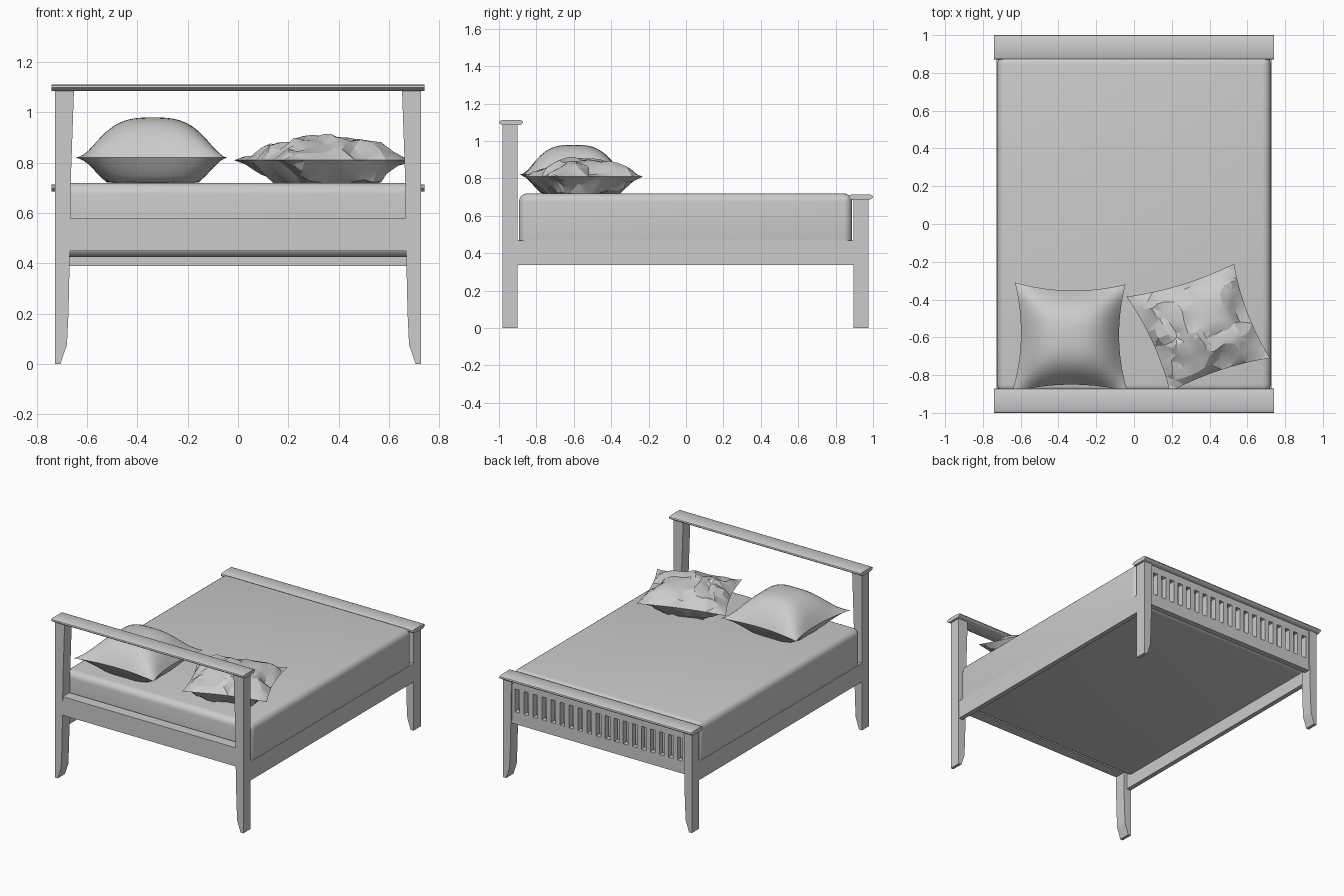
import bpy, bmesh, math
from mathutils import Vector, noise

if "Cube" in bpy.data.objects:
    bpy.data.objects.remove(bpy.data.objects["Cube"])

grey = bpy.data.materials.new("plain grey")
grey.diffuse_color = (0.6, 0.6, 0.6, 1)
grey.use_nodes = True
grey.node_tree.nodes["Principled BSDF"].inputs["Base Color"].default_value = grey.diffuse_color


def finish(name, bm, smooth=None):
    bmesh.ops.recalc_face_normals(bm, faces=bm.faces)
    me = bpy.data.meshes.new(name)
    bm.to_mesh(me)
    bm.free()
    ob = bpy.data.objects.new(name, me)
    bpy.context.collection.objects.link(ob)
    me.materials.append(grey)
    if smooth:
        bpy.ops.object.select_all(action='DESELECT')
        ob.select_set(True)
        bpy.context.view_layer.objects.active = ob
        bpy.ops.object.shade_smooth_by_angle(angle=math.radians(smooth))
    return ob


def add_box(bm, x, y, z):
    vs = bmesh.ops.create_cube(bm, size=1)["verts"]
    for v in vs:
        v.co = Vector(((x[0] + x[1]) / 2 + v.co.x * (x[1] - x[0]),
                       (y[0] + y[1]) / 2 + v.co.y * (y[1] - y[0]),
                       (z[0] + z[1]) / 2 + v.co.z * (z[1] - z[0])))


def box(name, x, y, z, bevel=0, seg=1, smooth=None):
    bm = bmesh.new()
    add_box(bm, x, y, z)
    if bevel:
        bmesh.ops.bevel(bm, geom=bm.edges[:], offset=bevel, segments=seg,
                        profile=0.5, affect='EDGES')
    return finish(name, bm, smooth)


def prism(name, pts, offset, smooth=None):
    """Extrude a closed outline along the offset vector."""
    bm = bmesh.new()
    f = bm.faces.new([bm.verts.new(p) for p in pts])
    r = bmesh.ops.extrude_face_region(bm, geom=[f])
    bmesh.ops.translate(bm, vec=offset,
                        verts=[g for g in r["geom"] if isinstance(g, bmesh.types.BMVert)])
    return finish(name, bm, smooth)


# tapered posts, mirrored left and right
def posts(name, y0, y1, top, inner_top):
    outline = [(0.728, 0), (0.728, top), (inner_top, top), (0.665, 0.72), (0.669, 0.42),
               (0.674, 0.20), (0.68, 0.076), (0.706, 0.0)]
    if top < 0.72:
        outline.pop(3)
    for side, s in (("left", -1), ("right", 1)):
        prism(f"{name}_{side}", [(s * x, y0, z) for x, z in outline], (0, y1 - y0, 0))


posts("headboard_post", -0.98, -0.90, 1.09, 0.652)
posts("footboard_post", 0.895, 0.975, 0.69, 0.665)


# moulded cap boards
def cap(name, yc, z0, z1):
    h = z1 - z0
    prof = [(-0.045, 0), (-0.058, 0.25), (-0.065, 0.5), (-0.062, 0.8), (-0.05, 1),
            (0.05, 1), (0.062, 0.8), (0.065, 0.5), (0.058, 0.25), (0.045, 0)]
    prism(name, [(-0.742, yc + y, z0 + h * t) for y, t in prof], (1.484, 0, 0), 40)


cap("headboard_cap", -0.935, 1.085, 1.112)
cap("footboard_cap", 0.935, 0.685, 0.714)

# headboard lower rail
box("headboard_rail", (-0.67, 0.67), (-0.979, -0.905), (0.45, 0.58))

# footboard rails with a row of slats
bm = bmesh.new()
ys = (0.925, 0.965)
add_box(bm, (-0.672, 0.672), ys, (0.39, 0.475))
add_box(bm, (-0.672, 0.672), ys, (0.635, 0.688))
slots = 19
pitch = 1.325 / slots
for i in range(slots + 1):
    x = -1.325 / 2 + i * pitch
    add_box(bm, (x - 0.017, x + 0.017), ys, (0.475, 0.635))
finish("footboard_slats", bm)

# side rails
for side, s in (("left", -1), ("right", 1)):
    xs = sorted((s * 0.695, s * 0.727))
    box(f"side_rail_{side}", xs, (-0.90, 0.895), (0.338, 0.468))

# mattress
box("mattress", (-0.725, 0.725), (-0.893, 0.888), (0.425, 0.72), 0.045, 5, 40)


# pillows: two bulged sheets joined at the seam
def pillow(name, corners, seam, up, down, n, pinch, crumple, smooth):
    a, b, c, d = [Vector(p) for p in corners]      # (-,-) (+,-) (+,+) (-,+)
    bm = bmesh.new()
    for sign in (1, -1):
        grid = []
        for j in range(n + 1):
            row = []
            for i in range(n + 1):
                u, v = 2 * i / n - 1, 2 * j / n - 1
                pu = u * (1 - pinch * (1 - v * v))
                pv = v * (1 - pinch * (1 - u * u))
                s, t = (pu + 1) / 2, (pv + 1) / 2
                p = (a * (1 - s) + b * s) * (1 - t) + (d * (1 - s) + c * s) * t
                bulge = (1 - abs(u) ** 3) * (1 - abs(v) ** 3)
                if sign > 0:
                    z = seam + up * bulge
                else:
                    z = seam - down * min(1, 1.5 * bulge)
                co = Vector((p.x, p.y, z))
                if crumple and bulge > 0.001:
                    q = noise.noise_vector(co * 11 + Vector((3, 7, 2)))
                    co += q * crumple * min(1, bulge * 3)
                    co.z = max(co.z, 0.715)
                row.append(bm.verts.new(co))
            grid.append(row)
        for j in range(n):
            for i in range(n):
                bm.faces.new((grid[j][i], grid[j][i + 1], grid[j + 1][i + 1], grid[j + 1][i]))
    bmesh.ops.remove_doubles(bm, verts=bm.verts[:], dist=0.0005)
    if crumple:
        bmesh.ops.triangulate(bm, faces=bm.faces[:])
    finish(name, bm, smooth)


pillow("plump_pillow", [(-0.645, -0.89), (-0.035, -0.885), (-0.045, -0.32), (-0.63, -0.31)],
       0.82, 0.16, 0.1, 20, 0.13, 0, 60)
pillow("crumpled_pillow", [(0.19, -0.89), (0.72, -0.71), (0.53, -0.21), (-0.04, -0.385)],
       0.81, 0.09, 0.09, 13, 0.09, 0.035, 22)
